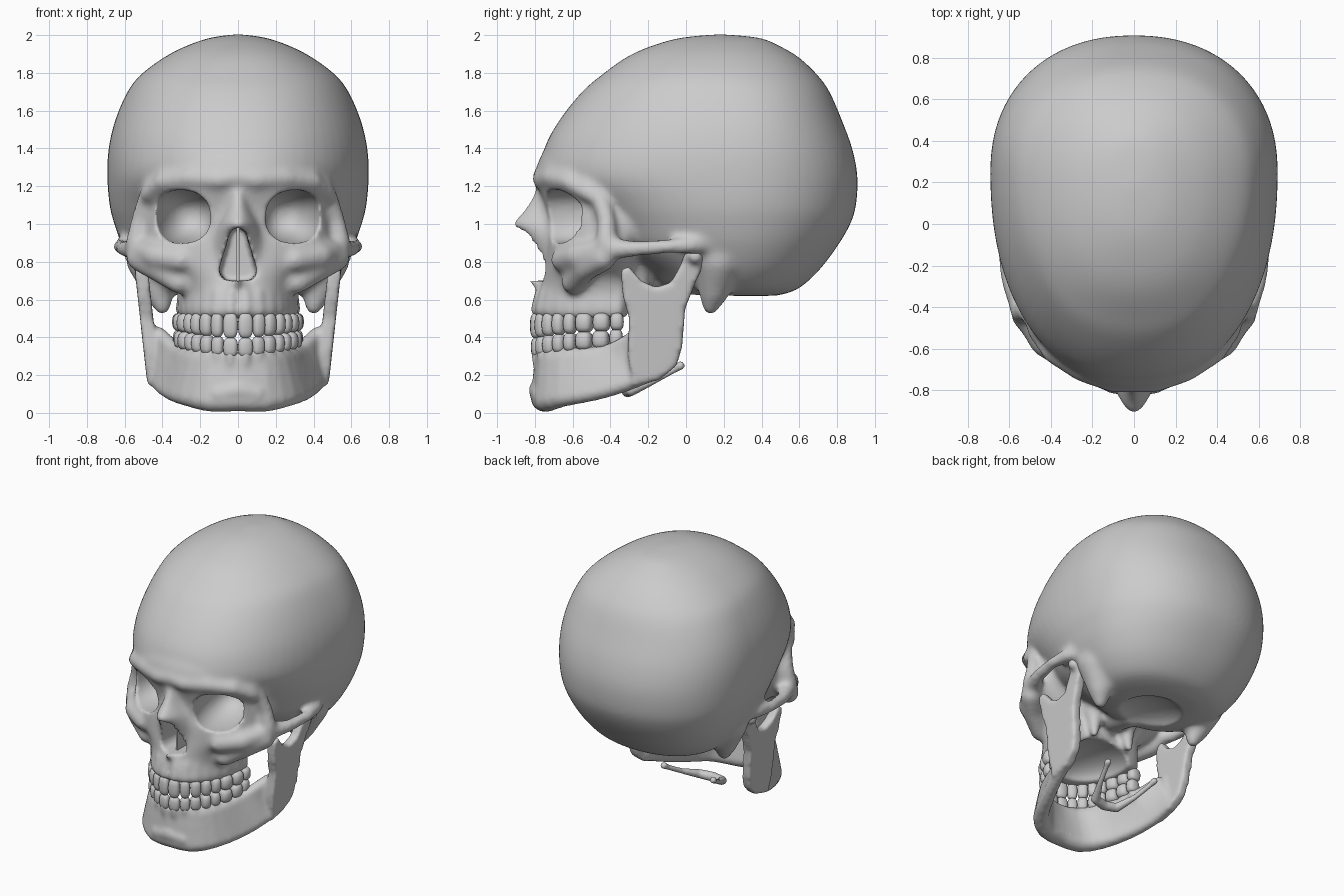
import bpy, bmesh, math
from mathutils import Vector, Matrix

if "Cube" in bpy.data.objects:
    bpy.data.objects.remove(bpy.data.objects["Cube"])


def spow(v, e):
    return math.copysign(abs(v) ** e, v)


def spline(rows, steps=5):
    """Catmull-Rom through rows of numbers."""
    out = []
    for i in range(len(rows) - 1):
        p = [rows[min(max(i + k, 0), len(rows) - 1)] for k in (-1, 0, 1, 2)]
        for s in range(steps):
            t = s / steps
            out.append([0.5 * (2 * b + (c - a) * t + (2 * a - 5 * b + 4 * c - d) * t * t
                               + (3 * b - a - 3 * c + d) * t ** 3) for a, b, c, d in zip(*p)])
    return out + [list(rows[-1])]


def loft(bm, rows, n=2.0, seg=64):
    """Horizontal rings: z, half width, front y, widest y, back y."""
    rings = []
    for z, w, yf, ym, yb in spline(rows):
        ring = []
        for k in range(seg):
            a = 2 * math.pi * k / seg
            s = spow(math.sin(a), 2 / n)
            ring.append(bm.verts.new((w * spow(math.cos(a), 2 / n),
                                      ym + s * ((ym - yf) if s < 0 else (yb - ym)), z)))
        rings.append(ring)
    for r, q in zip(rings, rings[1:]):
        for k in range(seg):
            bm.faces.new((r[k], r[(k + 1) % seg], q[(k + 1) % seg], q[k]))
    bm.faces.new(rings[0])
    bm.faces.new(rings[-1])


def chain(bm, pts, sides=(1, -1)):
    """Overlapping balls along points x, y, z, radius, on both sides."""
    for a, b in zip(pts, pts[1:]):
        dist = (Vector(a[:3]) - Vector(b[:3])).length
        n = max(1, math.ceil(dist / (0.5 * min(a[3], b[3]))))
        for i in range(n + 1):
            x, y, z, r = (u + (v - u) * i / n for u, v in zip(a, b))
            for s in sides:
                bmesh.ops.create_icosphere(bm, subdivisions=2, radius=r,
                                           matrix=Matrix.Translation((s * x, y, z)))


def prism(bm, lower, upper):
    """Solid between two matching outlines."""
    a, b = ([bm.verts.new(p) for p in o] for o in (lower, upper))
    bm.faces.new(a)
    bm.faces.new(b)
    for k in range(len(a)):
        j = (k + 1) % len(a)
        bm.faces.new((a[k], a[j], b[j], b[k]))


def finish(bm, name):
    bmesh.ops.recalc_face_normals(bm, faces=bm.faces)
    for f in bm.faces:
        f.smooth = True
    me = bpy.data.meshes.new(name)
    bm.to_mesh(me)
    bm.free()
    ob = bpy.data.objects.new(name, me)
    bpy.context.scene.collection.objects.link(ob)
    return ob


def fuse(ob, voxel, smooth):
    m = ob.modifiers.new("fuse", 'REMESH')
    m.mode = 'VOXEL'
    m.voxel_size = voxel
    m.use_smooth_shade = True
    m = ob.modifiers.new("soften", 'SMOOTH')
    m.factor = 0.5
    m.iterations = smooth


def arch(a, b, yc):
    """Tooth positions along half an ellipse: x, y, heading, width, index."""
    widths = [.078, .066, .07, .066, .066, .09, .09, .07]
    total, pts = sum(widths), [(a * math.sin(t * math.pi / 1000), yc - b * math.cos(t * math.pi / 1000))
                               for t in range(501)]
    acc = [0]
    for p, q in zip(pts, pts[1:]):
        acc.append(acc[-1] + math.dist(p, q))
    out, s = [], 0
    for i, w in enumerate(widths):
        w *= acc[-1] / total
        k = next(j for j, l in enumerate(acc) if l >= s + w / 2)
        p, q = pts[k - 1], pts[k]
        out.append((q[0], q[1], math.atan2(q[1] - p[1], q[0] - p[0]), w, i))
        s += w
    return out


upper = arch(.305, .47, -.33)
lower = arch(.30, .46, -.335)

# Braincase
bm = bmesh.new()
loft(bm, [(.62, .27, .02, .25, .48), (.655, .42, -.10, .25, .59), (.75, .53, -.2, .25, .70),
          (.88, .61, -.40, .25, .80), (1.0, .655, -.50, .25, .87), (1.1, .68, -.60, .25, .90),
          (1.25, .692, -.765, .25, .908), (1.4, .685, -.75, .25, .88), (1.55, .65, -.67, .25, .825),
          (1.7, .585, -.55, .23, .76), (1.79, .515, -.445, .2, .695), (1.88, .395, -.32, .19, .60),
          (1.94, .28, -.19, .18, .50), (1.985, .15, -.03, .18, .39), (2.005, .01, .17, .18, .19)], 2.2)
# Face mass, from the upper jaw to the forehead
loft(bm, [(.50, .31, -.79, -.35, -.30), (.56, .32, -.79, -.35, -.28), (.64, .32, -.775, -.35, -.28),
          (.72, .35, -.765, -.38, -.28), (.80, .44, -.75, -.38, -.25), (.90, .50, -.74, -.36, -.2),
          (1.0, .50, -.73, -.35, -.1), (1.1, .485, -.75, -.35, -.1), (1.22, .47, -.79, -.35, -.1),
          (1.32, .46, -.785, -.3, -.1), (1.42, .43, -.73, -.25, -.1), (1.5, .38, -.66, -.25, -.1)], 2.25)
# Nasal bones and flanks
loft(bm, [(.72, .15, -.76, -.6, -.5), (.78, .19, -.775, -.6, -.5), (.88, .18, -.82, -.6, -.5),
          (.96, .15, -.88, -.6, -.5), (1.0, .125, -.92, -.6, -.5), (1.08, .09, -.855, -.6, -.5),
          (1.17, .07, -.805, -.6, -.5), (1.23, .06, -.79, -.6, -.5)], 1.7)
# Brow ridge
chain(bm, [(0, -.76, 1.25, .055), (.1, -.765, 1.235, .052), (.25, -.71, 1.245, .055),
           (.39, -.62, 1.225, .055), (.47, -.51, 1.16, .05)])
# Cheekbone and cheek arch
chain(bm, [(.3, -.65, .81, .07), (.43, -.57, .83, .075), (.53, -.42, .865, .065), (.60, -.27, .87, .045),
           (.625, -.1, .88, .04), (.60, .04, .89, .05), (.55, .13, .89, .055)])
chain(bm, [(.52, -.44, .82, .075), (.43, -.53, .77, .075), (.31, -.6, .69, .065)])
chain(bm, [(.54, -.42, .90, .06), (.52, -.42, 1.02, .05), (.49, -.45, 1.12, .05), (.45, -.52, 1.2, .05)])
# Mastoid, wing plates and skull base
chain(bm, [(.47, .17, .82, .13), (.42, .15, .66, .09), (.40, .13, .56, .045)])
chain(bm, [(.15, -.27, .85, .1), (.14, -.24, .68, .05), (.15, -.23, .57, .03)])
chain(bm, [(0, .1, .72, .09), (0, -.05, .70, .09), (0, -.2, .76, .12)], (1,))
# Nasal spine
chain(bm, [(0, -.75, .685, .04), (0, -.835, .695, .016)], (1,))
# Tooth root ridges
for x, y, h, w, i in upper:
    chain(bm, [(x, y, .54, .034), (x * .98, y + .012, .64, .025)])
skull = finish(bm, "skull")

# Openings: eye sockets, nose, palate, hollow in the skull base
bm = bmesh.new()
for s in (1, -1):
    m = Matrix.Translation((s * .288, -.63, 1.04)) @ Matrix.Rotation(s * math.radians(9), 4, 'Z')
    vs = bmesh.ops.create_uvsphere(bm, u_segments=40, v_segments=24, radius=1)['verts']
    for v in vs:
        c = v.co
        v.co = m @ Vector((.155 * spow(c.x, .85), .3 * c.y, .142 * spow(c.z, .85)))
half = [(.0, .985), (.045, .96), (.07, .88), (.10, .80), (.115, .75), (.09, .705), (.03, .70)]
pear = half + [(-x, z) for x, z in half[:0:-1]]
prism(bm, [(x, -1.0, z) for x, z in pear], [(x * .8, -.52, z) for x, z in pear])
for loc, r in (((0, -.42, .48), (.235, .3, .13)), ((0, .17, .58), (.24, .22, .10))):
    bmesh.ops.create_uvsphere(bm, u_segments=32, v_segments=16, radius=1,
                              matrix=Matrix.Translation(loc) @ Matrix.Diagonal((*r, 1)))
cutter = finish(bm, "opening_cutter")
cutter.hide_render = True
cutter.display_type = 'WIRE'

fuse(skull, .015, 14)
m = skull.modifiers.new("openings", 'BOOLEAN')
m.operation = 'DIFFERENCE'
m.solver = 'EXACT'
m.object = cutter
fuse(skull, .0145, 3)

# Nasal septum
bm = bmesh.new()
bmesh.ops.create_cube(bm, size=1, matrix=Matrix.Translation((0, -.61, .83)) @ Matrix.Diagonal((.014, .2, .3, 1)))
septum = finish(bm, "nasal_septum")
for p in septum.data.polygons:
    p.use_smooth = False

# Lower jaw: body as rows of balls between lower and upper edge
bm = bmesh.new()
low = [(0, -.755, .075, .07), (.14, -.735, .068, .066), (.26, -.65, .085, .055), (.35, -.48, .11, .048),
       (.42, -.30, .16, .044), (.445, -.15, .22, .04)]
top = [(0, -.765, .28, .04), (.13, -.74, .28, .04), (.225, -.655, .285, .042), (.285, -.52, .30, .045),
       (.33, -.38, .33, .045), (.42, -.25, .42, .04)]
low, top = spline(low, 2), spline(top, 2)
for f in (0, .14, .28, .43, .57, .71, .86, 1):
    chain(bm, [tuple(p + (q - p) * f for p, q in zip(a, b)) for a, b in zip(low, top)])
chain(bm, [(0, -.785, .12, .052), (.1, -.765, .10, .055)])
for x, y, h, w, i in lower:
    chain(bm, [(x, y, .31 + .006 * i, .032), (x, y + .008, .24 + .01 * i, .026)])
# Lower jaw: upright branch with its two processes
side = [(-.28, .14), (-.31, .32), (-.30, .5), (-.335, .62), (-.345, .76), (-.30, .775), (-.24, .70),
        (-.16, .665), (-.08, .69), (-.03, .78), (0, .86), (.07, .87), (.105, .81), (.05, .69),
        (-.005, .55), (-.02, .35), (-.05, .25), (-.14, .175)]
for s in (1, -1):
    o = [[(s * (.445 + .11 * (z - .15) + d), y, z) for y, z in side] for d in (-.035, .035)]
    prism(bm, *o)
chain(bm, [(.48, .045, .825, .045), (.56, .05, .83, .045)])
jaw = finish(bm, "lower_jaw")
fuse(jaw, .0135, 10)


# Teeth
def teeth(name, spots, z0, z1, lift0, lift1):
    bm = bmesh.new()
    for x, y, h, w, i in spots:
        d = (.028, .03, .036, .042, .044, .05, .05, .045)[i]
        lo, hi = z0 + lift0 * i / 7, z1 + lift1 * i / 7
        for s in (1, -1):
            m = Matrix.Translation((s * x, y, (lo + hi) / 2)) @ Matrix.Rotation(s * h, 4, 'Z')
            vs = bmesh.ops.create_uvsphere(bm, u_segments=16, v_segments=10, radius=1)['verts']
            for v in vs:
                c = v.co
                v.co = m @ Vector((w * .5 * spow(c.x, .7), d * spow(c.y, .8), (hi - lo) / 2 * spow(c.z, .7)))
    finish(bm, name)


teeth("upper_teeth", upper, .395, .53, .04, 0)
teeth("lower_teeth", lower, .295, .40, .05, .045)

# Hyoid bone under the jaw
bm = bmesh.new()
chain(bm, [(0, -.31, .115, .034), (.09, -.29, .12, .032), (.15, -.17, .17, .019), (.19, -.06, .23, .018),
           (.2, -.03, .25, .024)])
fuse(finish(bm, "hyoid"), .009, 3)
